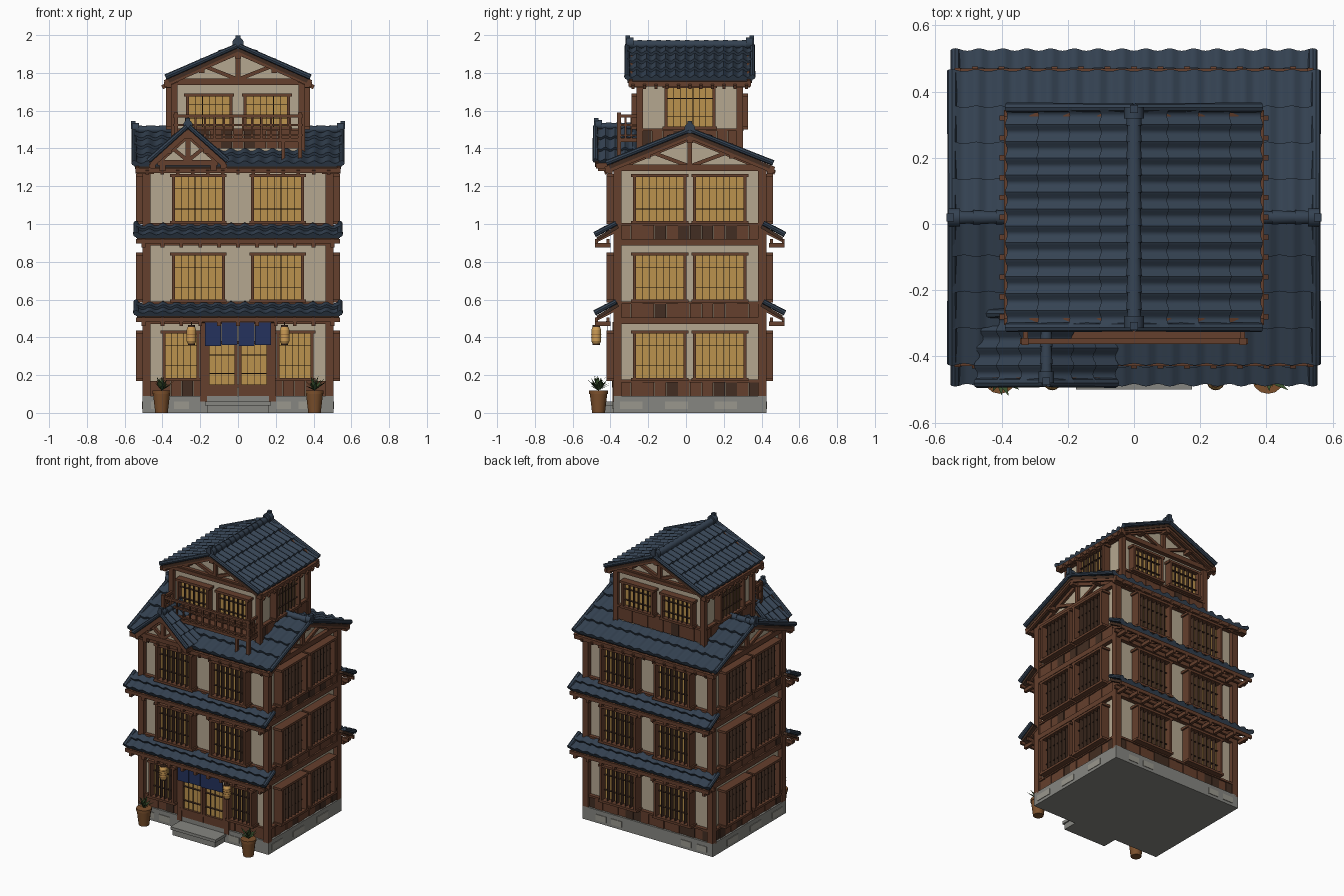
import bpy, bmesh, math, random
from mathutils import Matrix, Vector as V

if "Cube" in bpy.data.objects:
    bpy.data.objects.remove(bpy.data.objects["Cube"])

random.seed(4)
COL = dict(wood=(.13, .05, .026), dark=(.055, .027, .016), plaster=(.46, .39, .28), amber=(.5, .29, .075),
           slate=(.035, .055, .085), stone=(.24, .24, .22), stone_light=(.32, .31, .27), cloth=(.018, .032, .11),
           clay=(.2, .08, .025), leaf=(.04, .08, .025), glow=(.6, .33, .09))
MATS = {}
for k, c in COL.items():
    MATS[k] = bpy.data.materials.new(k)
    MATS[k].diffuse_color = (*c, 1)
PARTS = {}
I = Matrix.Identity(4)
CY = .02                                    # depth centre of the building


def part(name, mat):
    return PARTS.setdefault(name, (bmesh.new(), mat))[0]


def box(name, mat, lo, hi, M=I):
    lo, hi = V(lo), V(hi)
    S = Matrix.Diagonal((*[abs(c) for c in hi - lo], 1))
    bmesh.ops.create_cube(part(name, mat), size=1, matrix=M @ Matrix.Translation((lo + hi) / 2) @ S)


def beam(name, mat, p, q, w, h, M=I):
    p, q = M @ V(p), M @ V(q)
    R = (q - p).to_track_quat('Y', 'Z').to_matrix().to_4x4()
    S = Matrix.Diagonal((w, (q - p).length, h, 1))
    bmesh.ops.create_cube(part(name, mat), size=1, matrix=Matrix.Translation((p + q) / 2) @ R @ S)


def tube(name, mat, p, q, r1, r2, seg=10):
    p, q = V(p), V(q)
    R = (q - p).to_track_quat('Z', 'Y').to_matrix().to_4x4()
    bmesh.ops.create_cone(part(name, mat), cap_ends=True, segments=seg, radius1=r1, radius2=r2,
                          depth=(q - p).length, matrix=Matrix.Translation((p + q) / 2) @ R)


def prism(name, mat, half, z0, z1, depth, M):
    """Triangular gable block, local front at y=0 running back by depth."""
    bm = part(name, mat)
    a, b = [[bm.verts.new(M @ V((u, y, z))) for u, z in ((-half, z0), (half, z0), (0, z1))] for y in (0, depth)]
    bm.faces.new(a)
    bm.faces.new(b[::-1])
    for i in range(3):
        j = (i + 1) % 3
        bm.faces.new((a[j], a[i], b[i], b[j]))


def tiles(name, a, b, down, cols, courses):
    """Stepped courses of rolled tiles on a plank deck; a-b is the upper edge."""
    a, b, down = V(a), V(b), V(down)
    if (b - a).cross(down).z < 0:
        a, b = b, a
    n = (b - a).cross(down).normalized()
    bm, wave = part(name, 'slate'), (.015, .011, .003, 0, .003, .011)
    N = cols * 6
    for k in range(courses):
        rows = []
        for t, lift in ((k / courses, -.004), ((k + 1) / courses, .012), ((k + 1) / courses, -.006)):
            rows.append([bm.verts.new(a.lerp(b, i / N) + down * t + n * (lift + wave[i % 6] * (lift > -.005)))
                         for i in range(N + 1)])
        for r, s in zip(rows, rows[1:]):
            for i in range(N):
                bm.faces.new((r[i], r[i + 1], s[i + 1], s[i]))
    m = (a + b) / 2 - n * .013
    beam(name + '_deck', 'dark', m, m + down * .985, (b - a).length * .99, .018)
    for e in (a, b):                        # verge rolls
        tube(name + '_verge', 'slate', e + n * .008, e + down + n * .014, .013, .015, 8)


def ridge(name, p, q, r, n):
    p, q = V(p), V(q)
    for i in range(n):
        tube(name, 'slate', p.lerp(q, i / n), p.lerp(q, (i + 1) / n), r, r * .82)
    d = (q - p).normalized() * .02
    for e, s in ((p, 1), (q, -1)):          # raised end caps
        tube(name, 'slate', e - d * .3 * s + V((0, 0, .007)), e + d * 1.5 * s + V((0, 0, .007)), r * 1.25, r * 1.25)
        box(name, 'slate', e + V((-.012, -.012, 0)), e + V((.012, .012, r + .023)))


def face(deg, dist):
    return Matrix.Translation((0, CY, 0)) @ Matrix.Rotation(math.radians(deg), 4, 'Z') @ Matrix.Translation((0, -dist, 0))


def window(M, u0, u1, z0, z1, bars=6, d=.065):
    """Frame, glowing pane and deep thin lattice; local -y points outward."""
    t = .016
    for a, b in (((u0, z0), (u0 + t, z1)), ((u1 - t, z0), (u1, z1)),
                 ((u0 - .01, z0), (u1 + .01, z0 + t)), ((u0 - .01, z1 - t), (u1 + .01, z1))):
        box('window_frames', 'wood', (a[0], -d, a[1]), (b[0], 0, b[1]), M)
    box('window_panes', 'amber', (u0 + t, -.02, z0 + t), (u1 - t, .005, z1 - t), M)
    for i in range(1, bars + 1):
        u = u0 + t + (u1 - u0 - 2 * t) * i / (bars + 1)
        box('window_lattice', 'dark', (u - .0015, -d + .012, z0 + t), (u + .0015, -.015, z1 - t), M)
    for f in (.3, .7):
        z = z0 + (z1 - z0) * f
        box('window_lattice', 'dark', (u0 + t, -.035, z - .0015), (u1 - t, -.015, z + .0015), M)


def wainscot(M, half, z0, z1, skip=0):
    n = round(half * 2 / .06)
    w = 2 * half / n
    for i in range(n):
        u = -half + i * w
        if abs(u + w / 2) > skip:
            k = random.choice(('wood', 'wood', 'dark'))
            box('wainscot_' + k, k, (u + .001, -.016 - .004 * (i % 2), z0), (u + w - .001, 0, z1), M)
    box('wall_rails', 'wood', (-half, -.026, z1 - .008), (half, 0, z1 + .006), M) if not skip else None


def truss(M, half, z0, z1, out, rake, rz0, rz1):
    """Gable timbers on the wall plus the bargeboards out in front."""
    box('gable_timbers', 'wood', (-half, -.025, z0 - .015), (half, .01, z0 + .015), M)
    box('gable_timbers', 'wood', (-.013, -.022, z0), (.013, .01, z1 - .01), M)
    for s in (-1, 1):
        beam('gable_timbers', 'wood', (0, -.008, z0 + .01), (s * half * .5, -.008, z0 + (z1 - z0) * .48), .022, .02, M)
        beam('gable_timbers', 'wood', (0, -.008, z1 - .012), (s * half, -.008, z0), .02, .024, M)
        beam('bargeboards', 'wood', (0, -out, rz1), (s * rake, -out, rz0), .018, .036, M)
        for f in (.5, .95):                 # purlin ends
            z = rz1 + (rz0 - rz1) * f - .016
            box('purlin_ends', 'wood', (s * rake * f - .014, -out - .005, z - .014), (s * rake * f + .014, .03, z + .014), M)
    box('purlin_ends', 'wood', (-.016, -out - .005, rz1 - .04), (.016, .03, rz1 - .008), M)


# foundation and step
box('foundation', 'stone', (-.505, -.385, 0), (.505, .425, .09))
for x in (-.42, -.3, .24, .36):
    box('foundation_stones', 'stone_light', (x - .04, -.389, .02), (x + .04, .429, .06))
for y in (-.3, -.06, .2):
    box('foundation_stones', 'stone_light', (-.509, y - .05, .02), (.509, y + .07, .06))
box('step', 'stone', (-.165, -.49, 0), (.165, -.38, .04))
box('step', 'stone', (-.175, -.5, .04), (.175, -.38, .06))

# main body, three storeys
HX, HY = .475, .375
box('main_walls', 'plaster', (-HX, CY - HY, .08), (HX, CY + HY, 1.3))
for sx in (-1, 1):
    for sy in (-1, 1):
        box('corner_posts', 'wood', (sx * .462, CY + sy * .362, .08), (sx * .505, CY + sy * .405, 1.3))
for deg, dist, half in ((0, HY, HX), (90, HX, HY), (180, HY, HX), (270, HX, HY)):
    M = face(deg, dist)
    for fl, z in enumerate((.09, .505, .92)):
        shop = deg == 0 and fl == 0
        wainscot(M, half, z, z + .08, .17 if shop else 0)
        top = z + (.41 if fl < 2 else .39)
        box('floor_beams', 'wood', (-half, -.028, top - .03), (half, 0, top + .005), M)
        spans = ((.07, .35),) if half == HX else ((.018, .3),)
        if shop:
            spans = ((.205, .4),)
        for u0, u1 in spans:
            window(M, u0, u1, z + .08, z + .345, 4 if shop else 6)
            window(M, -u1, -u0, z + .08, z + .345, 4 if shop else 6)

# entrance: sliding doors, curtain, lanterns
M = face(0, HY)
for s in (-1, 1):
    box('door_posts', 'wood', (s * .165, -.035, .06), (s * .2, 0, .48), M)
    box('door_panels', 'wood', (s * .003, -.03, .06), (s * .165, 0, .145), M)
    window(M, *sorted((s * .002, s * .168)), .135, .38, 3, .036)
for i in range(4):
    u = -.176 + i * .088
    box('door_curtain', 'cloth', (u + .0015, -.064, .355 + .004 * (i % 2)), (u + .0865, -.06, .48), M)
tube('curtain_rod', 'wood', (-.2, -.417, .483), (.2, -.417, .483), .006, .006)
for s in (-1, 1):
    x, y = s * .247, -.475
    for z0, z1, r0, r1 in ((.368, .38, .02, .026), (.38, .44, .026, .026), (.44, .454, .026, .02)):
        tube('lanterns', 'glow', (x, y, z0), (x, y, z1), r0, r1, 14)
    for z in (.36, .454):
        tube('lantern_caps', 'dark', (x, y, z), (x, y, z + .01), .019, .019, 14)
    for z in (.385, .4, .415, .43):
        tube('lantern_ribs', 'clay', (x, y, z), (x, y, z + .002), .0275, .0275, 14)
    tube('lantern_cords', 'dark', (x, y, .46), (x, y, .5), .003, .003, 6)

# pent roofs on front and back above the first and second storeys
for deg in (0, 180):
    M = face(deg, HY)
    for z in (.505, .92):
        a, b, c = M @ V((-.54, -.01, z + .078)), M @ V((.54, -.01, z + .078)), M @ V((-.54, -.122, z + .012))
        tiles('pent_roof_tiles', a, b, c - a, 15, 2)
        box('pent_fascia', 'wood', (-.54, -.126, z - .024), (.54, -.112, z), M)
        box('pent_fascia', 'wood', (-.54, -.066, z - .024), (.54, -.05, z), M)
        for i in range(11):
            u = -.5 + i * .1
            box('pent_rafters', 'wood', (u - .01, -.126, z - .045), (u + .01, -.045, z - .02), M)
            beam('pent_rafters', 'wood', (u, 0, z + .052), (u, -.118, z - .008), .016, .018, M)

# main roof, ridge along x
M = face(90, HX)
prism('main_gables', 'plaster', .4, 1.29, 1.472, 2 * HX, M)
for deg in (90, 270):
    truss(face(deg, HX), .385, 1.295, 1.465, .058, .445, 1.285, 1.47)
for s in (-1, 1):
    tiles('main_roof_tiles', (-.55, CY, 1.49), (.55, CY, 1.49), (0, s * .437, -.18), 15, 4)
    box('main_eave_fascia', 'wood', (-.54, CY + s * .43, 1.27), (.54, CY + s * .449, 1.297))
    for i in range(13):
        x = -.48 + i * .08
        beam('main_rafters', 'wood', (x, CY + s * .34, 1.317), (x, CY + s * .452, 1.272), .018, .022)
ridge('main_ridge', (-.555, CY, 1.5), (.555, CY, 1.5), .023, 16)

# top storey
TX, TY = .33, .258
box('top_walls', 'plaster', (-TX, CY - TY, 1.33), (TX, CY + TY, 1.755))
prism('top_gables', 'plaster', .36, 1.75, 1.925, 2 * TY, face(0, TY))
for sx in (-1, 1):
    for sy in (-1, 1):
        box('top_posts', 'wood', (sx * .32, CY + sy * .248, 1.33), (sx * .355, CY + sy * .283, 1.75))
for deg, dist, half in ((0, TY, TX), (90, TX, TY), (180, TY, TX), (270, TX, TY)):
    M = face(deg, dist)
    wainscot(M, half, 1.4, 1.5)
    box('top_beams', 'wood', (-half - .03, -.03, 1.735), (half + .03, 0, 1.76), M)
    if deg % 180:
        window(M, -.135, .135, 1.5, 1.735, 6, .05)
    else:
        window(M, .03, .275, 1.5, 1.69, 5, .05)
        window(M, -.275, -.03, 1.5, 1.69, 5, .05)
        truss(M, .35, 1.755, 1.92, .055, .385, 1.745, 1.915)
for s in (-1, 1):
    tiles('top_roof_tiles', (0, CY - .332, 1.937), (0, CY + .332, 1.937), (s * .378, 0, -.172), 13, 4)
    box('top_eave_fascia', 'wood', (s * .375, CY - .325, 1.728), (s * .392, CY + .325, 1.755))
    for i in range(11):
        y = CY - .3 + i * .06
        beam('top_rafters', 'wood', (s * .32, y, 1.762), (s * .402, y, 1.724), .016, .022)
ridge('top_ridge', (0, CY - .328, 1.95), (0, CY + .328, 1.95), .025, 13)

# balcony
box('balcony_floor', 'wood', (-.335, -.362, 1.435), (.335, -.23, 1.455))
for z, h in ((1.565, .016), (1.52, .01), (1.465, .01)):
    box('balcony_rails', 'wood', (-.345, -.362, z), (.345, -.346, z + h))
    for s in (-1, 1):
        box('balcony_rails', 'wood', (s * .32, -.362, z), (s * .336, -.24, z + h))
for i in range(14):
    x = -.325 + i * .05
    box('balcony_balusters', 'wood', (x - .005, -.359, 1.455), (x + .005, -.349, 1.57))
for s in (-1, 1):
    box('balcony_posts', 'wood', (s * .318, -.366, 1.34), (s * .34, -.344, 1.59))
    box('balcony_posts', 'wood', (s * .23, -.362, 1.34), (s * .25, -.344, 1.44))
    for y in (-.32, -.29):
        box('balcony_balusters', 'wood', (s * .323, y - .005, 1.455), (s * .333, y + .005, 1.57))

# small front dormer
DX = -.265
M = Matrix.Translation((DX, -.44, 0))
prism('dormer_gable', 'plaster', .165, 1.315, 1.49, .2, M)
truss(M, .16, 1.325, 1.48, .032, .195, 1.315, 1.492)
for s in (-1, 1):
    tiles('dormer_roof_tiles', (DX, -.48, 1.51), (DX, -.27, 1.51), (s * .2, 0, -.185), 4, 3)
    box('dormer_fascia', 'wood', (DX + s * .19, -.47, 1.297), (DX + s * .206, -.35, 1.318))
    box('dormer_brackets', 'wood', (DX + s * .12, -.465, 1.28), (DX + s * .15, -.38, 1.312))
ridge('dormer_ridge', (DX, -.475, 1.518), (DX, -.265, 1.518), .02, 4)

# potted plants
for s in (-1, 1):
    x, y = s * .405, -.463
    tube('plant_pots', 'clay', (x, y, 0), (x, y, .1), .034, .046, 14)
    tube('plant_pots', 'clay', (x, y, .1), (x, y, .118), .05, .05, 14)
    bm = part('plant_leaves', 'leaf')
    for i in range(22):
        a, L, e = i * 2.4, random.uniform(.05, .085), random.uniform(.5, 1.4)
        d, w = V((math.cos(a) * math.cos(e), math.sin(a) * math.cos(e), math.sin(e))), V((-math.sin(a), math.cos(a), 0)) * .009
        o = V((x, y, .118))
        p = [bm.verts.new(c) for c in (o, o + d * L * .5 + w, o + d * L * 1.1 - V((0, 0, .006)), o + d * L * .5 - w)]
        bm.faces.new(p)

# turn every part into an object
for name, (bm, mat) in PARTS.items():
    me = bpy.data.meshes.new(name)
    bm.to_mesh(me)
    bm.free()
    me.materials.append(MATS[mat])
    ob = bpy.data.objects.new(name, me)
    bpy.context.collection.objects.link(ob)
    if mat in ('slate', 'clay', 'glow') or 'cord' in name or 'rod' in name:
        bpy.context.view_layer.objects.active = ob
        ob.select_set(True)
        bpy.ops.object.shade_smooth_by_angle(angle=math.radians(40))
        ob.select_set(False)

for m in bpy.data.materials:
    if m.users and not m.is_grease_pencil:
        m.use_nodes = True
        m.node_tree.nodes["Principled BSDF"].inputs["Base Color"].default_value = m.diffuse_color
